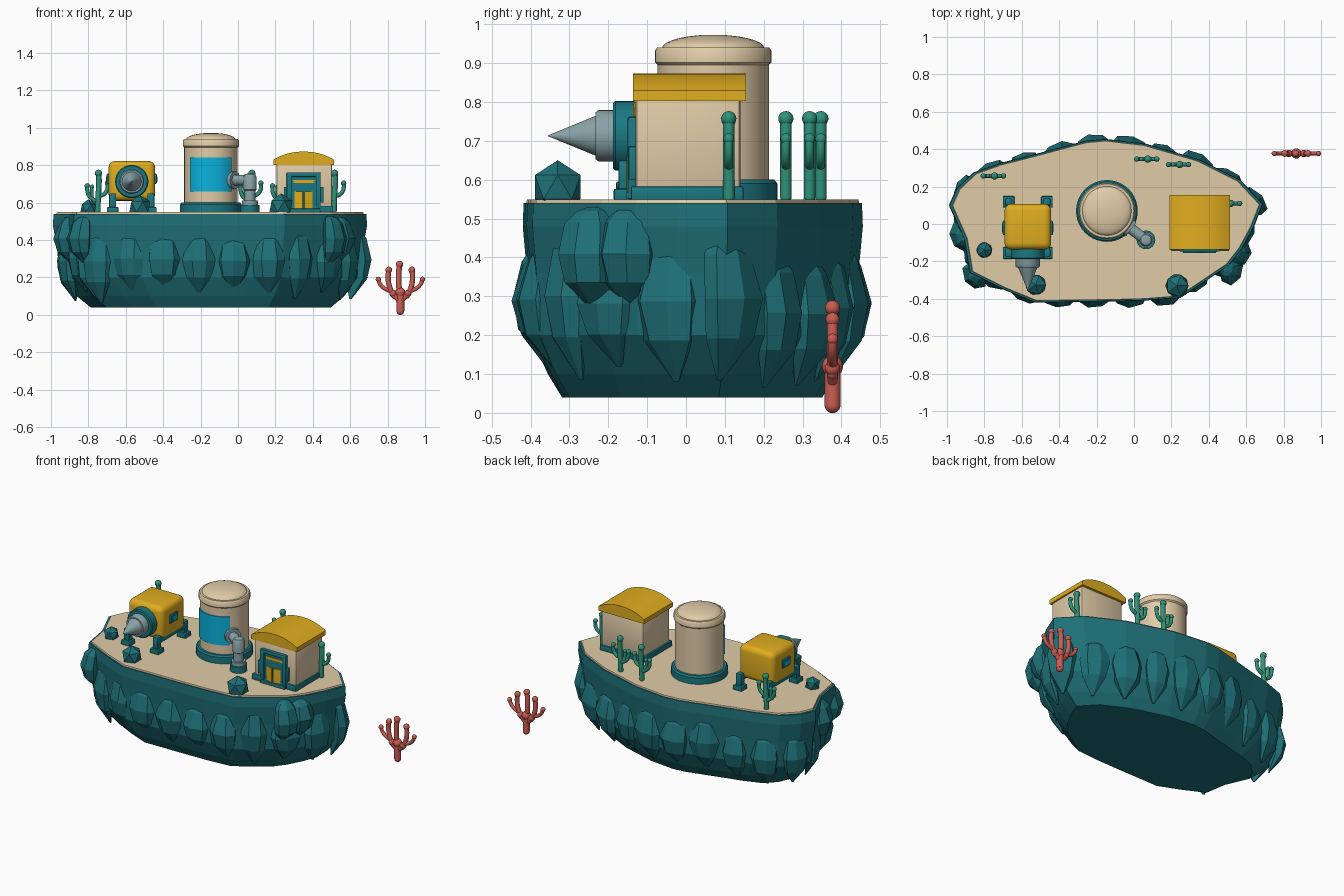
import bpy, bmesh, math, random
from mathutils import Vector, Matrix

if "Cube" in bpy.data.objects:
    bpy.data.objects.remove(bpy.data.objects["Cube"])

random.seed(4)


def material(name, rgb):
    m = bpy.data.materials.new(name)
    m.diffuse_color = (*rgb, 1)
    m.use_nodes = True
    m.node_tree.nodes["Principled BSDF"].inputs["Base Color"].default_value = m.diffuse_color
    return m


ROCK = material("teal rock", (0.013, 0.165, 0.19))
TRIM = material("teal trim", (0.011, 0.19, 0.225))
SAND = material("sand", (0.75, 0.60, 0.39))
GOLD = material("gold", (0.75, 0.42, 0.014))
BLUE = material("blue glass", (0.003, 0.45, 0.72))
GREY = material("grey metal", (0.25, 0.37, 0.395))
RED = material("red coral", (0.60, 0.11, 0.085))
GREEN = material("green coral", (0.028, 0.29, 0.20))


def finish(bm, name, mat, smooth=True):
    bmesh.ops.recalc_face_normals(bm, faces=bm.faces)
    me = bpy.data.meshes.new(name)
    bm.to_mesh(me)
    bm.free()
    me.materials.append(mat)
    ob = bpy.data.objects.new(name, me)
    bpy.context.collection.objects.link(ob)
    if smooth:
        bpy.ops.object.select_all(action='DESELECT')
        ob.select_set(True)
        bpy.context.view_layer.objects.active = ob
        bpy.ops.object.shade_smooth_by_angle(angle=math.radians(38))
    return ob


def loft(bm, rings):
    """Closed skin through rings of equal point count."""
    vs = [[bm.verts.new(p) for p in r] for r in rings]
    n = len(vs[0])
    for a, b in zip(vs, vs[1:]):
        for i in range(n):
            j = (i + 1) % n
            bm.faces.new((a[i], a[j], b[j], b[i]))
    bm.faces.new(vs[0])
    bm.faces.new(vs[-1])


def lathe(name, profile, origin, mat, axis=(0, 0, 1), n=40):
    """Turn (radius, height) pairs around an axis."""
    rot = Vector((0, 0, 1)).rotation_difference(Vector(axis)).to_matrix()
    bm = bmesh.new()
    loft(bm, [[Vector(origin) + rot @ Vector((r * math.cos(math.tau * i / n),
               r * math.sin(math.tau * i / n), h)) for i in range(n)] for r, h in profile])
    return finish(bm, name, mat)


def box(name, x, y, z, mat, bevel=0.0, turn=0.0, segs=2):
    bm = bmesh.new()
    bmesh.ops.create_cube(bm, size=1)
    size = Vector((x[1] - x[0], y[1] - y[0], z[1] - z[0]))
    mid = Vector((sum(x) / 2, sum(y) / 2, sum(z) / 2))
    bmesh.ops.scale(bm, vec=size, verts=bm.verts)
    if bevel:
        bmesh.ops.bevel(bm, geom=bm.edges[:], offset=bevel, segments=segs, profile=0.5, affect='EDGES')
    bmesh.ops.rotate(bm, matrix=Matrix.Rotation(turn, 3, 'Z'), verts=bm.verts)
    bmesh.ops.translate(bm, vec=mid, verts=bm.verts)
    return finish(bm, name, mat)


# Island body, sand top
outline = [Vector(p) for p in [
    (-.99, .10), (-.95, .19), (-.86, .275), (-.72, .325), (-.58, .36), (-.26, .445), (-.155, .455), (.06, .43),
    (.35, .345), (.57, .235), (.69, .107), (.64, -.02), (.58, -.13), (.51, -.22), (.25, -.395), (.05, -.41),
    (-.155, -.415), (-.53, -.42), (-.70, -.35), (-.88, -.26), (-.91, -.08)]]
centre = Vector((-.13, .01))


def ring(scale, z):
    return [(*(centre + (p - centre) * scale), z) for p in outline]


bm = bmesh.new()
loft(bm, [ring(.765, .04), ring(.85, .1), ring(.955, .2), ring(.975, .36), ring(1, .48), ring(.995, .54)])
finish(bm, "island_body", ROCK, smooth=False)
bm = bmesh.new()
loft(bm, [ring(.982, .53), ring(.975, .549)])
finish(bm, "sand_top", SAND, smooth=False)


# Rocks hanging around the rim
def rim_rock(k, pos, normal, low, high, half, depth):
    tangent = Vector((-normal.y, normal.x))
    n = 7
    rings = []
    phase = random.random()
    for f, r, inward in [(0, .08, .05), (.28, .8, .01), (.55, 1, 0), (.85, .8, .015), (.96, .5, .025), (1, .2, .035)]:
        pts = []
        for i in range(n):
            a = math.tau * (i + phase) / n
            q = r * random.uniform(.92, 1.08)
            p = pos - normal * inward + tangent * (half * q * math.cos(a)) + normal * (depth * q * math.sin(a))
            pts.append((p.x, p.y, low + (high - low) * f))
        rings.append(pts)
    bm = bmesh.new()
    loft(bm, rings)
    finish(bm, f"rim_rock_{k}", ROCK, smooth=False)


edges = list(zip(outline, outline[1:] + outline[:1]))
total = sum((b - a).length for a, b in edges)
COUNT = 21
for k in range(COUNT):
    d = total * (k + .5) / COUNT
    for a, b in edges:
        if d <= (b - a).length:
            break
        d -= (b - a).length
    t = (b - a).normalized()
    p = a.lerp(b, d / (b - a).length)
    normal = Vector((-t.y, t.x))
    rim_rock(k, centre + (p - centre) * .955, normal, random.uniform(.06, .13),
             random.uniform(.40, .48), random.uniform(.078, .095), random.uniform(.045, .055))
# Larger upper boulders at the ends
for k, (x, y) in enumerate([(-.85, -.27), (-.92, -.06), (.56, -.15), (.52, -.25)]):
    p = Vector((x, y))
    rim_rock(COUNT + k, p, (p - centre).normalized(), .26, .53, .082, .065)

# Faceted stones standing on the sand
for k, (x, y, r) in enumerate([(-.80, -.14, .047), (-.525, -.325, .062), (.23, -.33, .069)]):
    bm = bmesh.new()
    bmesh.ops.create_icosphere(bm, subdivisions=1, radius=r,
                               matrix=Matrix.Translation((x, y, .55 + r * .45)))
    finish(bm, f"stone_{k}", ROCK, smooth=False)

# Storage tank with domed lid and curved window
TX, TY = -.145, .07
lathe("tank_base", [(.165, .545), (.165, .59), (.157, .6)], (TX, TY, 0), TRIM)
lathe("tank_body", [(.143, .59), (.143, .9)], (TX, TY, 0), SAND)
lathe("tank_rim", [(.143, .895), (.15, .902), (.15, .932), (.144, .94), (.13, .94)], (TX, TY, 0), SAND)
lathe("tank_dome", [(.132 * math.cos(a), .938 + .035 * math.sin(a))
      for a in [i * 1.5 / 7 for i in range(8)]], (TX, TY, 0), SAND)
bm = bmesh.new()
angles = [math.radians(-90 + s) for s in range(-48, 49, 8)]
section = [(r * math.cos(a), r * math.sin(a)) for r, seq in ((.149, angles), (.141, angles[::-1])) for a in seq]
loft(bm, [[(TX + x, TY + y, z) for x, y in section] for z in (.66, .842)])
finish(bm, "tank_window", BLUE)

# Elbow pipe from tank to ground
PX, PY = .064, -.085
out = Vector((PX - TX, PY - TY, 0)).normalized()
start = Vector((TX, TY, .72)) + out * .135
lathe("pipe_tank_flange", [(.047, 0), (.047, .028)], start, GREY, out, 24)
lathe("pipe_horizontal", [(.029, 0), (.029, .125)], start, GREY, out, 24)
lathe("pipe_elbow", [(.029, .6), (.029, .665), (.036, .67), (.036, .735), (.028, .752), (.01, .757)], (PX, PY, 0), GREY, n=24)
lathe("pipe_collar", [(.042, .585), (.042, .612)], (PX, PY, 0), GREY, n=24)
lathe("pipe_base", [(.05, .545), (.05, .588)], (PX, PY, 0), TRIM, n=24)

# Drill vehicle
VX, VZ = -.568, .713
box("vehicle_body", (-.692, -.443), (-.136, .107), (.61, .823), GOLD, .035, segs=4)
lathe("drill_ring", [(.07, .115), (.089, .12), (.089, .172), (.083, .178), (.05, .178)], (VX, -.01, VZ), TRIM, (0, -1, 0))
lathe("drill_hub", [(.066, .165), (.066, .215), (.06, .223)], (VX, -.01, VZ), GREY, (0, -1, 0))
lathe("drill_cone", [(.053, .22), (.049, .228), (.001, .345)], (VX, -.01, VZ), GREY, (0, -1, 0))
for side in (-1, 1):
    wx = VX + side * .125
    box("vehicle_window_frame", (wx - .009, wx + .009), (-.06, .018), (.70, .755), TRIM, .006)
    box("vehicle_window", (wx - .012, wx + .012), (-.044, .002), (.714, .741), BLUE)
    for y in (-.155, .118):
        x = VX + side * .102
        box("vehicle_foot", (x - .031, x + .031), (y - .031, y + .031), (.545, .577), TRIM, .006)
        box("vehicle_leg", (x - .019, x + .019), (y - .019, y + .019), (.57, .65), TRIM, .005)
    x = VX + side * .102
    box("vehicle_axle", (x - .018, x + .018), (-.155, .118), (.605, .64), TRIM, .004)

# House with barrel roof
HX = .351
box("house_base", (.195, .509), (-.142, .148), (.545, .583), TRIM, .006)
box("house_walls", (.205, .503), (-.13, .14), (.56, .82), SAND, .012)
bm = bmesh.new()
arch = [(HX + .162, .802)]
for i in range(21):
    s = 1 - i / 10
    arch.append((HX + .162 * s, .83 + .043 * (1 - abs(s) ** 2.2)))
arch.append((HX - .162, .802))
loft(bm, [[(x, y, z) for x, z in arch] for y in (-.136, .155)])
finish(bm, "house_roof", GOLD)

# Doorway: back plate, frame, open gold doors
box("door_panel", (.275, .431), (-.136, -.12), (.56, .74), TRIM)
for side in (-1, 1):
    x = HX + side * .078
    box("door_post", (x - .013, x + .013), (-.15, -.12), (.55, .755), TRIM, .004)
    x = HX + side * .098
    box("door_lamp", (x - .008, x + .008), (-.148, -.12), (.6, .685), TRIM, .003)
    x = HX + side * .026
    box("door_leaf", (x - .022, x + .022), (-.148, -.14), (.57, .66), GOLD, turn=side * .25)
box("door_lintel", (.26, .442), (-.15, -.12), (.738, .762), TRIM, .005)
box("door_light", (.297, .409), (-.141, -.13), (.705, .722), GOLD)
box("door_step", (.263, .439), (-.155, -.12), (.545, .568), TRIM, .003)

# Branching corals with rounded tips: radius and four path points per branch
TRUNK = [(.021, [(0, .02), (0, .05), (0, .08), (0, .12)]), (.015, [(0, .10), (-.012, .16), (-.012, .21), (-.004, .27)])]
ARMS = [(.015, [(0, .07), (.015, .09), (.03, .1), (.04, .115)]), (.014, [(.035, .10), (.065, .15), (.07, .19), (.062, .24)]),
        (.011, [(.045, .125), (.10, .14), (.113, .165), (.118, .19)])]
BIG = TRUNK + [(r, [(s * x, z) for x, z in pts]) for r, pts in ARMS for s in (-1, 1)]
SMALL = [(.015, [(0, .02), (0, .10), (.012, .18), (.004, .222)]), (.011, [(0, .07), (-.03, .08), (-.062, .10), (-.056, .155)]),
         (.011, [(0, .10), (.03, .10), (.06, .12), (.052, .17)]), (.009, [(-.03, .085), (-.03, .11), (-.034, .13), (-.03, .15)])]


def coral(name, x, y, z, paths, mat):
    bm = bmesh.new()
    for r, pts in paths:
        b = [Vector((x + px, y, z + pz)) for px, pz in pts]
        path = []
        for i in range(9):
            t = i / 8
            u = 1 - t
            path.append(b[0] * u**3 + b[1] * 3 * u * u * t + b[2] * 3 * u * t * t + b[3] * t**3)
        rings = []
        for i, p in enumerate(path):
            d = (path[min(i + 1, 8)] - path[max(i - 1, 0)]).normalized()
            side = Vector((d.z, 0, -d.x))
            rings.append([p + r * (side * math.cos(a) + Vector((0, 1, 0)) * math.sin(a))
                          for a in [math.tau * k / 14 for k in range(14)]])
        loft(bm, rings)
        for p, q in ((path[0], r * .98), (path[-1], r * 1.3)):
            bmesh.ops.create_uvsphere(bm, u_segments=14, v_segments=10, radius=q, matrix=Matrix.Translation(p))
    finish(bm, name, mat)


coral("red_coral", .868, .377, 0, BIG, RED)
for k, (x, y) in enumerate([(-.75, .257), (.07, .347), (.24, .318), (.513, .11)]):
    coral(f"green_coral_{k}", x, y, .535, SMALL, GREEN)
